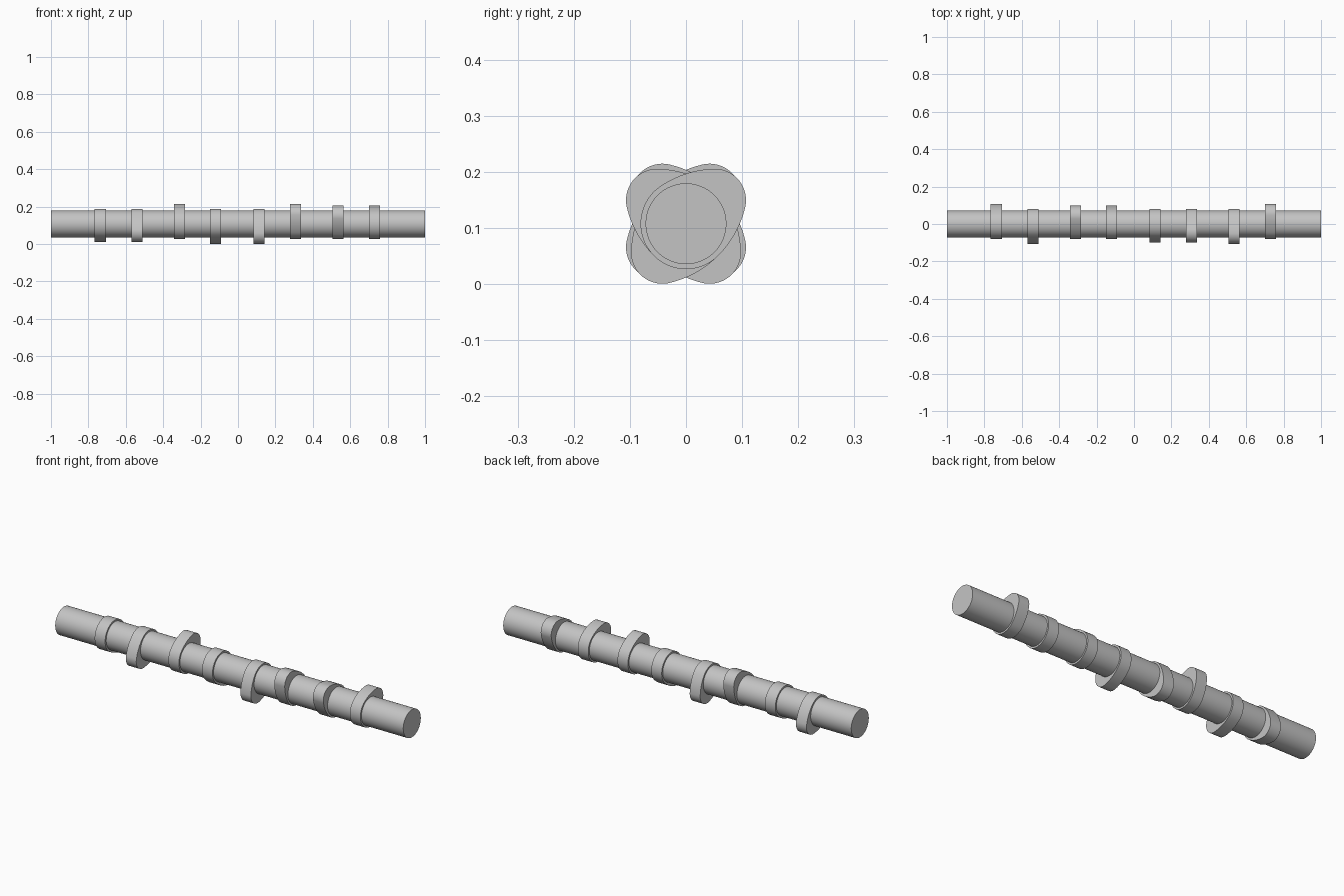
import bpy, bmesh
from math import radians, degrees, acos, sin, cos, pi
from mathutils import Vector

AXIS_Z = 0.1075
SHAFT_R = 0.072
BASE_R, NOSE_R, FLANK_R = 0.081, 0.056, 0.18
NOSE_DIST = 0.066
CAM_W = 0.06

old = bpy.data.objects.get("Cube")
if old:
    bpy.data.objects.remove(old, do_unlink=True)

steel = bpy.data.materials.new("grey_steel")
steel.use_nodes = True
grey = (0.55, 0.55, 0.55, 1)
steel.diffuse_color = grey
steel.node_tree.nodes["Principled BSDF"].inputs["Base Color"].default_value = grey


def extrude_along_x(name, outline, x0, x1):
    """Solid from a closed (y, z) outline, swept between two x positions."""
    bm = bmesh.new()
    face = bm.faces.new([bm.verts.new((x0, y, z + AXIS_Z)) for y, z in outline])
    swept = bmesh.ops.extrude_face_region(bm, geom=[face], use_keep_orig=True)
    verts = [g for g in swept["geom"] if isinstance(g, bmesh.types.BMVert)]
    bmesh.ops.translate(bm, verts=verts, vec=(x1 - x0, 0, 0))
    bmesh.ops.recalc_face_normals(bm, faces=bm.faces)
    mesh = bpy.data.meshes.new(name)
    bm.to_mesh(mesh)
    bm.free()
    mesh.materials.append(steel)
    obj = bpy.data.objects.new(name, mesh)
    bpy.context.collection.objects.link(obj)
    bpy.ops.object.select_all(action="DESELECT")
    obj.select_set(True)
    bpy.context.view_layer.objects.active = obj
    bpy.ops.object.shade_smooth_by_angle(angle=radians(30))
    return obj


def unit(a):
    return Vector((cos(a), sin(a)))


def cam_outline(direction, steps=48):
    """Round nose and base circle joined by tangent flank arcs."""
    to_base, to_nose = FLANK_R - BASE_R, FLANK_R - NOSE_R
    d = NOSE_DIST
    nose_end = acos((d * d + to_nose ** 2 - to_base ** 2) / (2 * d * to_nose))
    flank_end = pi - acos((d * d + to_base ** 2 - to_nose ** 2) / (2 * d * to_base))
    nose = Vector((d, 0))
    flank = -to_base * unit(flank_end)
    half = []
    for i in range(steps + 1):
        a = pi * i / steps
        if a < nose_end:
            p = nose + NOSE_R * unit(a)
        elif a < flank_end:
            p = flank + FLANK_R * unit(a)
        else:
            p = BASE_R * unit(a)
        half.append(p)
    mirrored = [Vector((p.x, -p.y)) for p in reversed(half[1:-1])]
    c, s = cos(direction), sin(direction)
    return [(p.x * c - p.y * s, p.x * s + p.y * c) for p in half + mirrored]


# Shaft
circle = [SHAFT_R * unit(2 * pi * i / 96) for i in range(96)]
extrude_along_x("shaft", circle, -1, 1)

# Cam lobes: position along the shaft and nose direction in degrees from +y
TILT = 39.5
lobes = [(-0.737, -TILT), (-0.54, 180 + TILT), (-0.313, 90 - TILT), (-0.12, TILT - 90),
         (0.113, 270 - TILT), (0.307, 90 + TILT), (0.535, 180 - TILT), (0.73, TILT)]
for n, (x, angle) in enumerate(lobes, 1):
    extrude_along_x(f"cam_lobe_{n}", cam_outline(radians(angle)), x - CAM_W / 2, x + CAM_W / 2)
